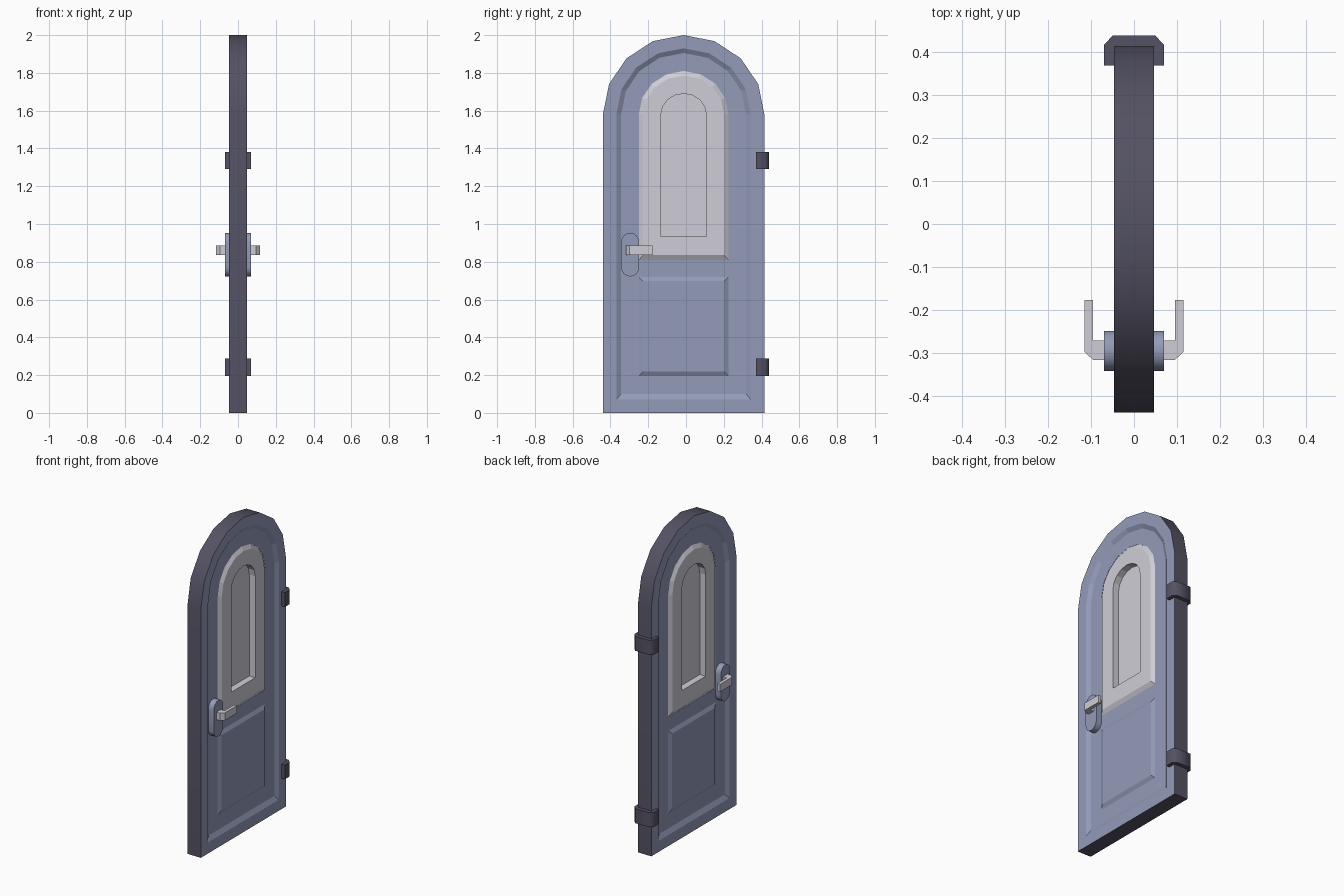
import bpy, bmesh, math

if "Cube" in bpy.data.objects:
    bpy.data.objects.remove(bpy.data.objects["Cube"])

CY = -0.0125      # centre line of the door leaf
SPRING = 1.58     # height where the arch starts


def material(name, hexcode):
    def lin(c):
        c /= 255
        return c / 12.92 if c <= 0.04045 else ((c + 0.055) / 1.055) ** 2.4
    m = bpy.data.materials.new(name)
    m.diffuse_color = [lin(int(hexcode[i:i + 2], 16)) for i in (0, 2, 4)] + [1]
    m.use_nodes = True
    m.node_tree.nodes["Principled BSDF"].inputs["Base Color"].default_value = m.diffuse_color
    return m


BLUE = material("slate_blue", "929BB8")
DARK = material("dark_iron", "545263")
LIGHT = material("pale_grey", "CFCED7")


def arch(half, bottom, top, x, n=8):
    """Arched outline in the YZ plane at depth x."""
    pts = [(x, CY - half, bottom), (x, CY + half, bottom)]
    for i in range(n + 1):
        a = math.pi * i / n
        pts.append((x, CY + half * math.cos(a), SPRING + (top - SPRING) * math.sin(a)))
    return pts


def rect(half, bottom, top, x):
    return [(x, CY - half, bottom), (x, CY + half, bottom),
            (x, CY + half, top), (x, CY - half, top)]


def loft(name, loops, mats, ring=False, smooth=None, band_mat=None):
    """Skin a row of equal outlines; cap the ends or join them into a ring."""
    bm = bmesh.new()
    rows = [[bm.verts.new(p) for p in loop] for loop in loops]
    n = len(rows[0])
    pairs = list(zip(rows, rows[1:])) + ([(rows[-1], rows[0])] if ring else [])
    for k, (a, b) in enumerate(pairs):
        for i in range(n):
            j = (i + 1) % n
            f = bm.faces.new((a[i], a[j], b[j], b[i]))
            if k == band_mat:
                f.material_index = 1
    if not ring:
        bm.faces.new(rows[0])
        bm.faces.new(rows[-1])
    bmesh.ops.recalc_face_normals(bm, faces=bm.faces)
    me = bpy.data.meshes.new(name)
    bm.to_mesh(me)
    bm.free()
    for m in mats:
        me.materials.append(m)
    ob = bpy.data.objects.new(name, me)
    bpy.context.collection.objects.link(ob)
    if smooth:
        bpy.ops.object.select_all(action='DESELECT')
        ob.select_set(True)
        bpy.context.view_layer.objects.active = ob
        bpy.ops.object.shade_smooth_by_angle(angle=math.radians(smooth))
        if band_mat is not None:      # only the rim stays smooth
            for p in me.polygons:
                p.use_smooth = p.material_index == 1
    return ob


T, R = 0.047, 0.032   # half thickness of the border and of the sunk panel

# Door leaf: border, sloped step, sunk panel and window opening
loft("door_leaf", [
    arch(0.2375, 0.81, 1.81, -R),
    arch(0.331, 0.10, 1.905, -R),
    arch(0.356, 0.07, 1.93, -T),
    arch(0.4275, 0.0, 2.0, -T),
    arch(0.4275, 0.0, 2.0, T),
    arch(0.356, 0.07, 1.93, T),
    arch(0.331, 0.10, 1.905, R),
    arch(0.2375, 0.81, 1.81, R),
], [BLUE, DARK], ring=True, smooth=30, band_mat=3)

# Window: raised frame with a deep set pane on both sides
loft("window", [
    arch(0.12, 0.935, 1.69, -0.004),
    arch(0.12, 0.935, 1.69, -0.046),
    arch(0.2145, 0.835, 1.785, -0.046),
    arch(0.2375, 0.81, 1.81, -R + 0.001),
    arch(0.2375, 0.81, 1.81, R - 0.001),
    arch(0.2145, 0.835, 1.785, 0.046),
    arch(0.12, 0.935, 1.69, 0.046),
    arch(0.12, 0.935, 1.69, 0.004),
], [LIGHT])

for s, side in ((1, "right"), (-1, "left")):
    # Raised lower panel
    loft("lower_panel_" + side, [
        rect(0.2375, 0.195, 0.72, s * 0.02),
        rect(0.2375, 0.195, 0.72, s * R),
        rect(0.2145, 0.218, 0.697, s * 0.044),
    ], [BLUE])

    # Handle plate with rounded ends
    plate = []
    for i in range(18):
        k = i if i < 9 else i - 1
        a = math.pi * k / 8
        plate.append((-0.296 + 0.047 * math.cos(a),
                      (0.905 if i < 9 else 0.77) + 0.048 * math.sin(a)))
    loft("handle_plate_" + side,
         [[(s * x, y, z) for y, z in plate] for x in (0.025, 0.07)],
         [BLUE], smooth=30)

    # Bent lever handle
    lever = [(0.06, -0.317), (0.095, -0.317), (0.116, -0.298),
             (0.116, -0.177), (0.096, -0.177), (0.096, -0.272), (0.06, -0.272)]
    loft("handle_lever_" + side,
         [[(s * x, y, z) for x, y in lever] for z in (0.837, 0.885)], [LIGHT])

# Hinges wrapped around the door edge
strap = [(-0.07, 0.37), (0.07, 0.37), (0.07, 0.418), (0.049, 0.44),
         (-0.049, 0.44), (-0.07, 0.418)]
for name, z0 in (("lower_hinge", 0.195), ("upper_hinge", 1.29)):
    loft(name, [[(x, y, z) for x, y in strap] for z in (z0, z0 + 0.092)],
         [DARK], smooth=50)
